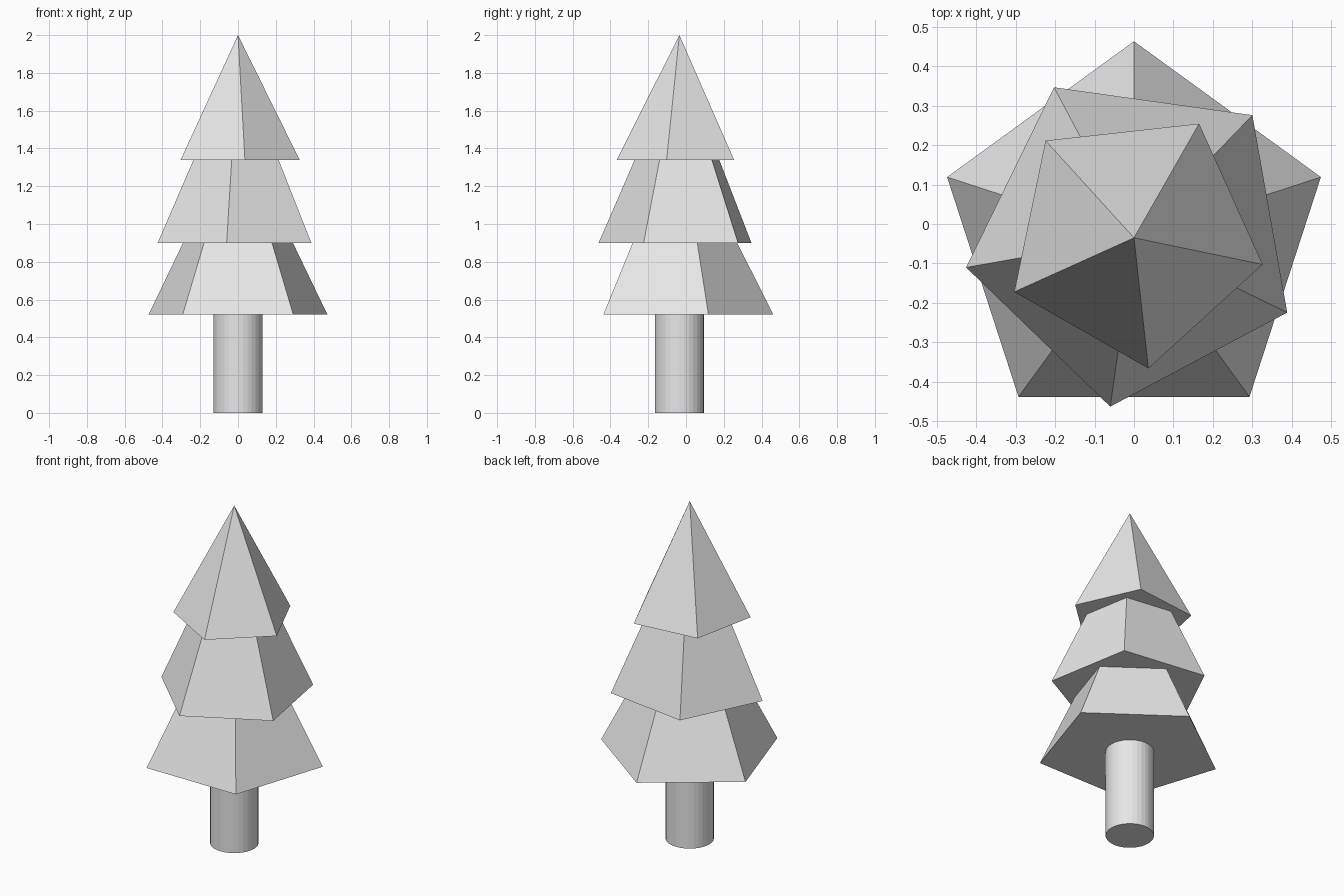
import bpy
import math

if "Cube" in bpy.data.objects:
    bpy.data.objects.remove(bpy.data.objects["Cube"], do_unlink=True)

CENTRE_Y = -0.035

# One plain grey for the whole tree
GREY = (0.8, 0.8, 0.8, 1.0)
grey = bpy.data.materials.new("light_grey")
grey.use_nodes = True
grey.diffuse_color = GREY
grey.node_tree.nodes["Principled BSDF"].inputs["Base Color"].default_value = GREY


def add_cone(name, sides, radius, top_radius, bottom, top, corner_angle=0.0):
    """Upright flat-shaded cone or cylinder with one corner at corner_angle (degrees from +x)."""
    bpy.ops.mesh.primitive_cone_add(
        vertices=sides, radius1=radius, radius2=top_radius, depth=top - bottom,
        location=(0, CENTRE_Y, (bottom + top) / 2))
    obj = bpy.context.object
    obj.name = name
    obj.data.materials.append(grey)
    # Turn the first corner to the wanted direction
    first = obj.data.vertices[0].co
    obj.rotation_euler.z = math.radians(corner_angle) - math.atan2(first.y, first.x)
    return obj


# Trunk, ending inside the lowest tier
add_cone("trunk", 32, 0.13, 0.13, 0.0, 0.6)

# Five-sided foliage tiers, each twisted against the one below
add_cone("lower_foliage", 5, 0.498, 0, 0.52, 1.505, 90)
add_cone("middle_foliage", 5, 0.432, 0, 0.90, 1.885, 118)
add_cone("upper_foliage", 5, 0.333, 0, 1.34, 2.0, 60.3)
